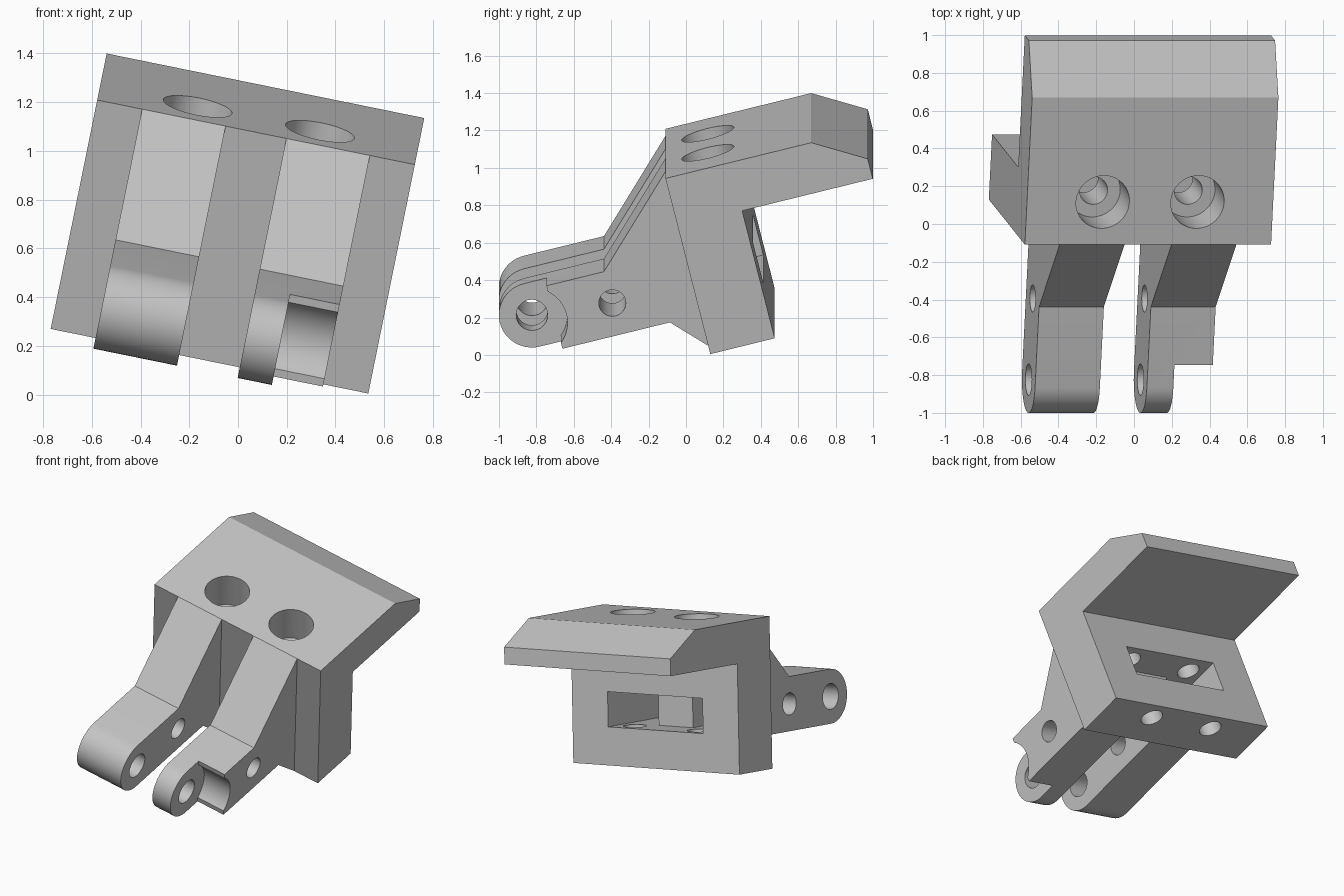
import bpy, bmesh, math
from mathutils import Matrix, Vector

if "Cube" in bpy.data.objects:
    bpy.data.objects.remove(bpy.data.objects["Cube"])

grey = bpy.data.materials.new("plain grey")
grey.use_nodes = True
grey.diffuse_color = (0.55, 0.55, 0.55, 1)
grey.node_tree.nodes["Principled BSDF"].inputs["Base Color"].default_value = grey.diffuse_color


def finish(name, bm):
    bmesh.ops.recalc_face_normals(bm, faces=bm.faces)
    mesh = bpy.data.meshes.new(name)
    bm.to_mesh(mesh)
    bm.free()
    mesh.materials.append(grey)
    obj = bpy.data.objects.new(name, mesh)
    bpy.context.collection.objects.link(obj)
    return obj


def prism(name, profile, x0, x1):
    """Extrude a side profile of (depth, height) points across the width."""
    bm = bmesh.new()
    face = bm.faces.new([bm.verts.new((x0, y, z)) for y, z in profile])
    ext = bmesh.ops.extrude_face_region(bm, geom=[face])
    moved = [v for v in ext["geom"] if isinstance(v, bmesh.types.BMVert)]
    bmesh.ops.translate(bm, verts=moved, vec=(x1 - x0, 0, 0))
    return finish(name, bm)


def box(name, x0, x1, y0, y1, z0, z1):
    return prism(name, [(y0, z0), (y1, z0), (y1, z1), (y0, z1)], x0, x1)


def cylinder(name, start, end, radius):
    a, b = Vector(start), Vector(end)
    axis = b - a
    turn = axis.to_track_quat("Z", "Y").to_matrix().to_4x4()
    bm = bmesh.new()
    bmesh.ops.create_cone(bm, cap_ends=True, segments=48, radius1=radius, radius2=radius,
                          depth=axis.length, matrix=Matrix.Translation((a + b) / 2) @ turn)
    return finish(name, bm)


def combine(target, other, operation):
    """Apply a boolean and discard the helper object."""
    mod = target.modifiers.new("boolean", "BOOLEAN")
    mod.object, mod.operation, mod.solver = other, operation, "EXACT"
    bpy.context.view_layer.update()
    graph = bpy.context.evaluated_depsgraph_get()
    mesh = bpy.data.meshes.new_from_object(target.evaluated_get(graph))
    target.modifiers.clear()
    target.data = mesh
    bpy.data.objects.remove(other)


# Body: upright block with an overhanging, chamfered top plate
HALF, TOP, BACK = 0.665, 0.988, 0.355
body = prism("hinge_bracket",
             [(0, 0), (BACK, 0), (BACK, 0.717), (1.075, 0.717), (1.075, 0.829),
              (0.803, TOP), (0, TOP)], -HALF, HALF)

# Arms: sloping gussets that end in rounded knuckles
PIN_Y, PIN_Z, R = -0.893, 0.36, 0.177
INNER, OUTER = 0.127, 0.477
knuckle = [(PIN_Y - R * math.sin(t), PIN_Z + R * math.cos(t))
           for t in (math.pi * i / 24 for i in range(25))]
arm_profile = ([(0.05, TOP - 0.05), (0, TOP), (-0.452, PIN_Z + R)] + knuckle
               + [(R - 2 * R, PIN_Z - R), (0, 0), (0.05, 0.05)])
for x0, x1 in ((-OUTER, -INNER), (INNER, OUTER)):
    combine(body, prism("arm", arm_profile, x0, x1), "UNION")

# Clearance recess beside the narrow knuckle
combine(body, cylinder("recess_round", (0.27, PIN_Y, PIN_Z), (0.6, PIN_Y, PIN_Z), 0.19), "DIFFERENCE")
combine(body, box("recess_flat", 0.27, 0.6, -1.3, -0.769, 0, 0.8), "DIFFERENCE")

# Cross holes through both arms
for y, radius in ((PIN_Y, 0.084), (-0.45, 0.072)):
    combine(body, cylinder("cross_hole", (-0.6, y, PIN_Z), (0.6, y, PIN_Z), radius), "DIFFERENCE")

# Rear window with a deeper pocket on either side of a central rib
combine(body, box("window", -0.38, 0.38, 0.136, 0.5, 0.25, 0.478), "DIFFERENCE")
for side in (-1, 1):
    xs = sorted((side * 0.137, side * 0.38))
    combine(body, box("pocket", xs[0], xs[1], -0.2, 0.3, 0.25, 0.478), "DIFFERENCE")

# Counterbored screw holes from the top down to the underside
for x in (-0.256, 0.256):
    combine(body, cylinder("counterbore", (x, 0.233, 0.738), (x, 0.233, 1.2), 0.144), "DIFFERENCE")
    combine(body, cylinder("screw_hole", (x, 0.233, -0.2), (x, 0.233, 0.9), 0.075), "DIFFERENCE")

# Tilt the finished bracket into its resting pose
body.data.transform(Matrix.Translation((-0.117, 0.13, 0.137))
                    @ Matrix.Rotation(math.radians(11.49), 4, "Y")
                    @ Matrix.Rotation(math.radians(14.04), 4, "X"))
bpy.ops.object.select_all(action="DESELECT")
body.select_set(True)
bpy.context.view_layer.objects.active = body
bpy.ops.object.shade_smooth_by_angle(angle=math.radians(30))
